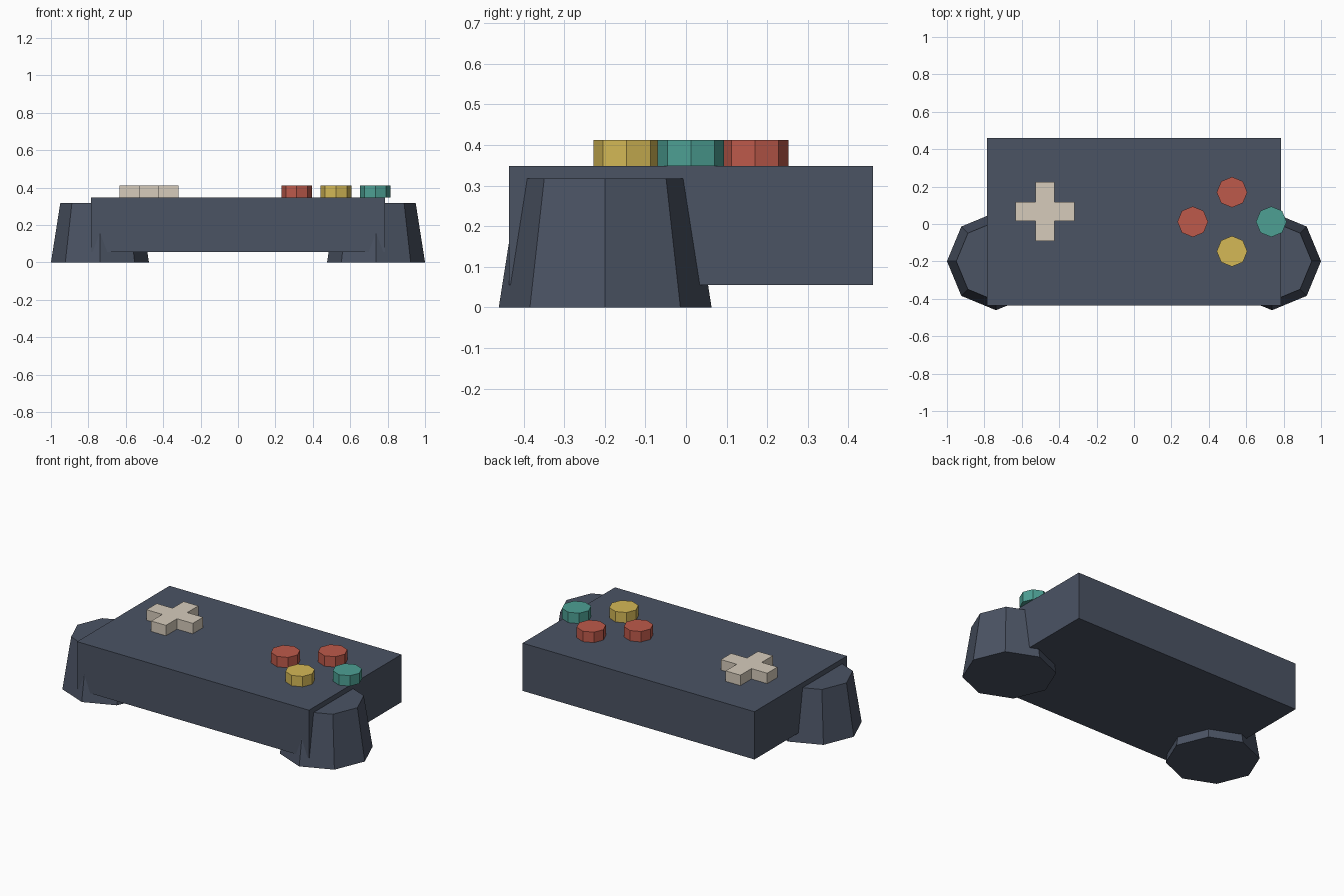
import bpy, bmesh, math

if "Cube" in bpy.data.objects:
    bpy.data.objects.remove(bpy.data.objects["Cube"])


def material(name, rgb):
    m = bpy.data.materials.new(name)
    m.diffuse_color = (*rgb, 1)
    m.use_nodes = True
    m.node_tree.nodes["Principled BSDF"].inputs["Base Color"].default_value = m.diffuse_color
    return m


slate = material("slate", (0.07, 0.087, 0.127))
red = material("red", (0.515, 0.102, 0.07))
yellow = material("yellow", (0.66, 0.48, 0.094))
teal = material("teal", (0.074, 0.35, 0.296))
cream = material("cream", (0.67, 0.60, 0.50))


def prism(name, profile, z0, z1, mat, location=(0, 0), taper=1.0):
    """Extrude a flat outline from z0 to z1, scaling the top by taper."""
    bm = bmesh.new()
    low = [bm.verts.new((x, y, z0)) for x, y in profile]
    high = [bm.verts.new((x * taper, y * taper, z1)) for x, y in profile]
    bm.faces.new(low[::-1])
    bm.faces.new(high)
    n = len(profile)
    for i in range(n):
        j = (i + 1) % n
        bm.faces.new((low[i], low[j], high[j], high[i]))
    mesh = bpy.data.meshes.new(name)
    bm.to_mesh(mesh)
    bm.free()
    mesh.materials.append(mat)
    obj = bpy.data.objects.new(name, mesh)
    obj.location = (*location, 0)
    bpy.context.collection.objects.link(obj)
    return obj


def octagon(r):
    return [(r * math.cos(i * math.pi / 4), r * math.sin(i * math.pi / 4)) for i in range(8)]


TOP = 0.348

# Main body slab
prism("body", [(-0.787, -0.436), (0.787, -0.436), (0.787, 0.46), (-0.787, 0.46)],
      0.055, TOP, slate)

# Tapered octagonal hand grips
for side, sx in (("left", -1), ("right", 1)):
    prism(f"{side}_grip", octagon(0.262), 0, 0.317, slate,
          (sx * 0.738, -0.199), taper=0.81)

# Cross-shaped direction pad
a, b = 0.157, 0.05
prism("direction_pad",
      [(-b, -a), (b, -a), (b, -b), (a, -b), (a, b), (b, b),
       (b, a), (-b, a), (-b, b), (-a, b), (-a, -b), (-b, -b)],
      TOP, 0.412, cream, (-0.476, 0.067))

# Diamond of four octagonal buttons
cx, cy, dx, dy = 0.524, 0.012, 0.21, 0.158
for name, ox, oy, mat in (("back_button", 0, dy, red), ("left_button", -dx, 0, red),
                          ("right_button", dx, 0, teal), ("front_button", 0, -dy, yellow)):
    prism(name, octagon(0.082), TOP, 0.412, mat, (cx + ox, cy + oy))
